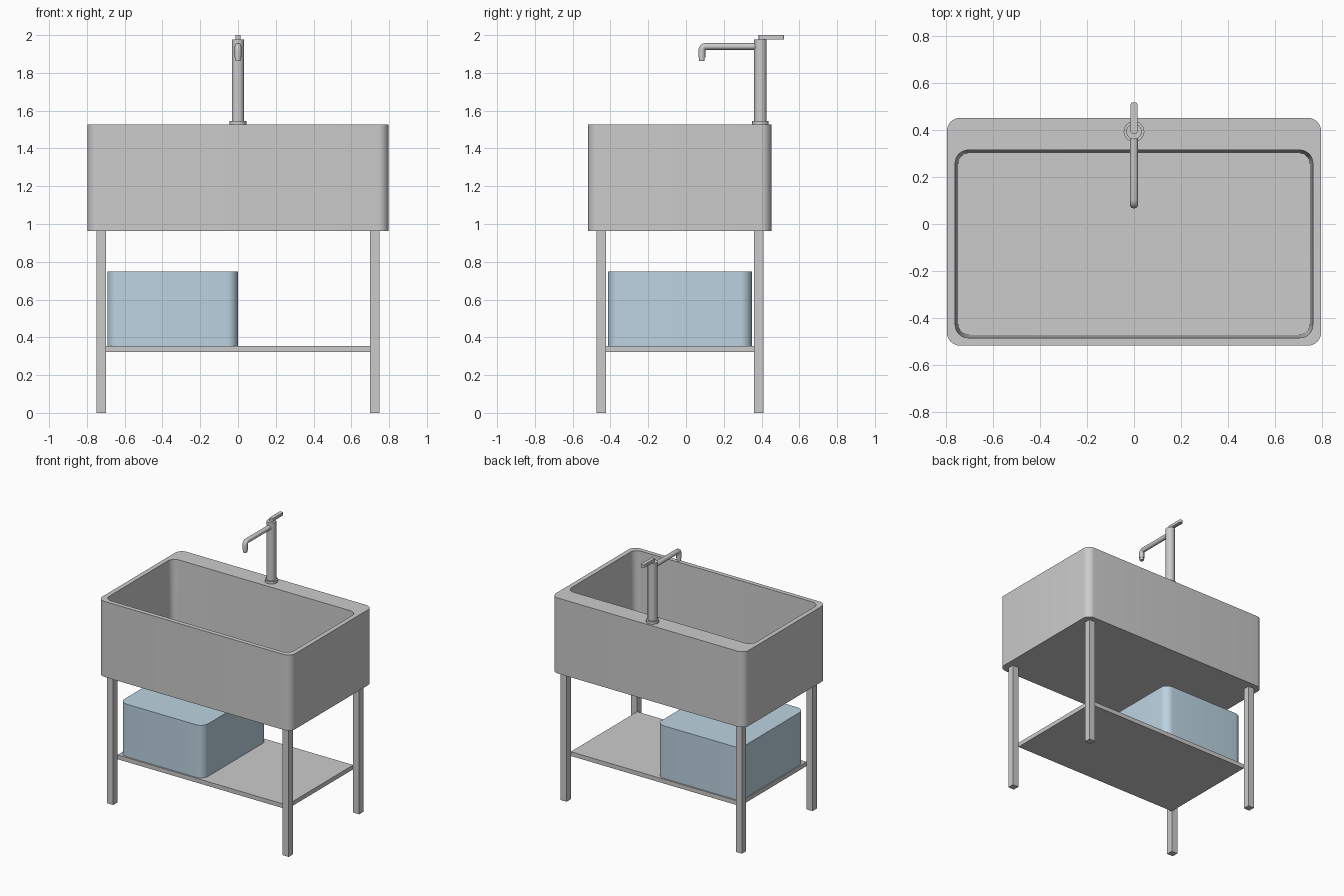
import bpy, bmesh
from math import radians, cos, sin, pi

if "Cube" in bpy.data.objects:
    bpy.data.objects.remove(bpy.data.objects["Cube"])


def finish(name, bm, smooth=True):
    bmesh.ops.recalc_face_normals(bm, faces=bm.faces)
    me = bpy.data.meshes.new(name)
    bm.to_mesh(me)
    bm.free()
    ob = bpy.data.objects.new(name, me)
    bpy.context.collection.objects.link(ob)
    bpy.ops.object.select_all(action='DESELECT')
    ob.select_set(True)
    bpy.context.view_layer.objects.active = ob
    if smooth:
        bpy.ops.object.shade_smooth_by_angle(angle=radians(30))
    return ob


def rounded_rect(x0, x1, y0, y1, r, z, seg=8):
    """Outline of a rectangle with rounded corners at height z."""
    corners = [(x1 - r, y1 - r), (x0 + r, y1 - r), (x0 + r, y0 + r), (x1 - r, y0 + r)]
    return [(cx + r * cos(a), cy + r * sin(a), z)
            for i, (cx, cy) in enumerate(corners)
            for a in [(i + k / seg) * pi / 2 for k in range(seg + 1)]]


def circle(r, y, z, n=32):
    return [(r * cos(2 * pi * k / n), y + r * sin(2 * pi * k / n), z) for k in range(n)]


def loft(name, loops):
    """Skin between successive outlines and cap both ends."""
    bm = bmesh.new()
    rings = [[bm.verts.new(p) for p in loop] for loop in loops]
    n = len(rings[0])
    for a, b in zip(rings, rings[1:]):
        for i in range(n):
            j = (i + 1) % n
            bm.faces.new((a[i], a[j], b[j], b[i]))
    bm.faces.new(rings[0])
    bm.faces.new(rings[-1])
    return finish(name, bm)


def box(name, x0, x1, y0, y1, z0, z1):
    bm = bmesh.new()
    bmesh.ops.create_cube(bm, size=1)
    for v in bm.verts:
        v.co = (x1 if v.co.x > 0 else x0, y1 if v.co.y > 0 else y0, z1 if v.co.z > 0 else z0)
    return finish(name, bm, False)


# Hollow basin: outer shell, rim, slightly tapered inside, floor
loft("basin", [
    rounded_rect(-0.797, 0.797, -0.518, 0.452, 0.055, 0.963),
    rounded_rect(-0.797, 0.797, -0.518, 0.452, 0.055, 1.527),
    rounded_rect(-0.762, 0.762, -0.485, 0.315, 0.055, 1.527),
    rounded_rect(-0.749, 0.749, -0.472, 0.302, 0.045, 1.0),
])

# Legs
for side, s in (("left", -1), ("right", 1)):
    for end, y in (("front", -0.473), ("back", 0.36)):
        xa, xb = sorted((s * 0.70, s * 0.75))
        box(f"{end}_{side}_leg", xa, xb, y, y + 0.05, 0, 0.963)

# Shelf between the legs
box("shelf", -0.70, 0.70, -0.423, 0.36, 0.323, 0.355)

# Storage box on the shelf
storage = loft("storage_box", [rounded_rect(-0.692, 0.0, -0.412, 0.349, 0.06, z)
                               for z in (0.355, 0.748)])
mat = bpy.data.materials.new("blue_grey")
mat.diffuse_color = (0.50, 0.65, 0.75, 1)
mat.use_nodes = True
mat.node_tree.nodes["Principled BSDF"].inputs["Base Color"].default_value = mat.diffuse_color
storage.data.materials.append(mat)

# Tap base and column
TAP_Y = 0.394
loft("tap_base", [circle(0.044, TAP_Y, z) for z in (1.527, 1.546)])
loft("tap_column", [circle(0.033, TAP_Y, z) for z in (1.546, 1.978)])

# Spout: tube that bends down at the end
cu = bpy.data.curves.new("spout", 'CURVE')
cu.dimensions = '3D'
cu.bevel_depth = 0.018
cu.bevel_resolution = 4
cu.use_fill_caps = True
path = [(TAP_Y, 1.94)] + [(0.104 - 0.02 * sin(a), 1.92 + 0.02 * cos(a))
                          for a in [k * pi / 8 for k in range(5)]] + [(0.084, 1.882)]
sp = cu.splines.new('POLY')
sp.points.add(len(path) - 1)
for p, (y, z) in zip(sp.points, path):
    p.co = (0, y, z, 1)
spout = bpy.data.objects.new("spout", cu)
bpy.context.collection.objects.link(spout)
bpy.ops.object.select_all(action='DESELECT')
spout.select_set(True)
bpy.context.view_layer.objects.active = spout
bpy.ops.object.convert(target='MESH')
bpy.ops.object.shade_smooth_by_angle(angle=radians(35))
loft("spout_nozzle", [circle(0.0145, 0.084, z, 20) for z in (1.864, 1.884)])

# Flat lever on top
loft("tap_lever", [rounded_rect(-0.014, 0.014, 0.385, 0.518, 0.007, z, 4)
                   for z in (1.978, 2.0)])
